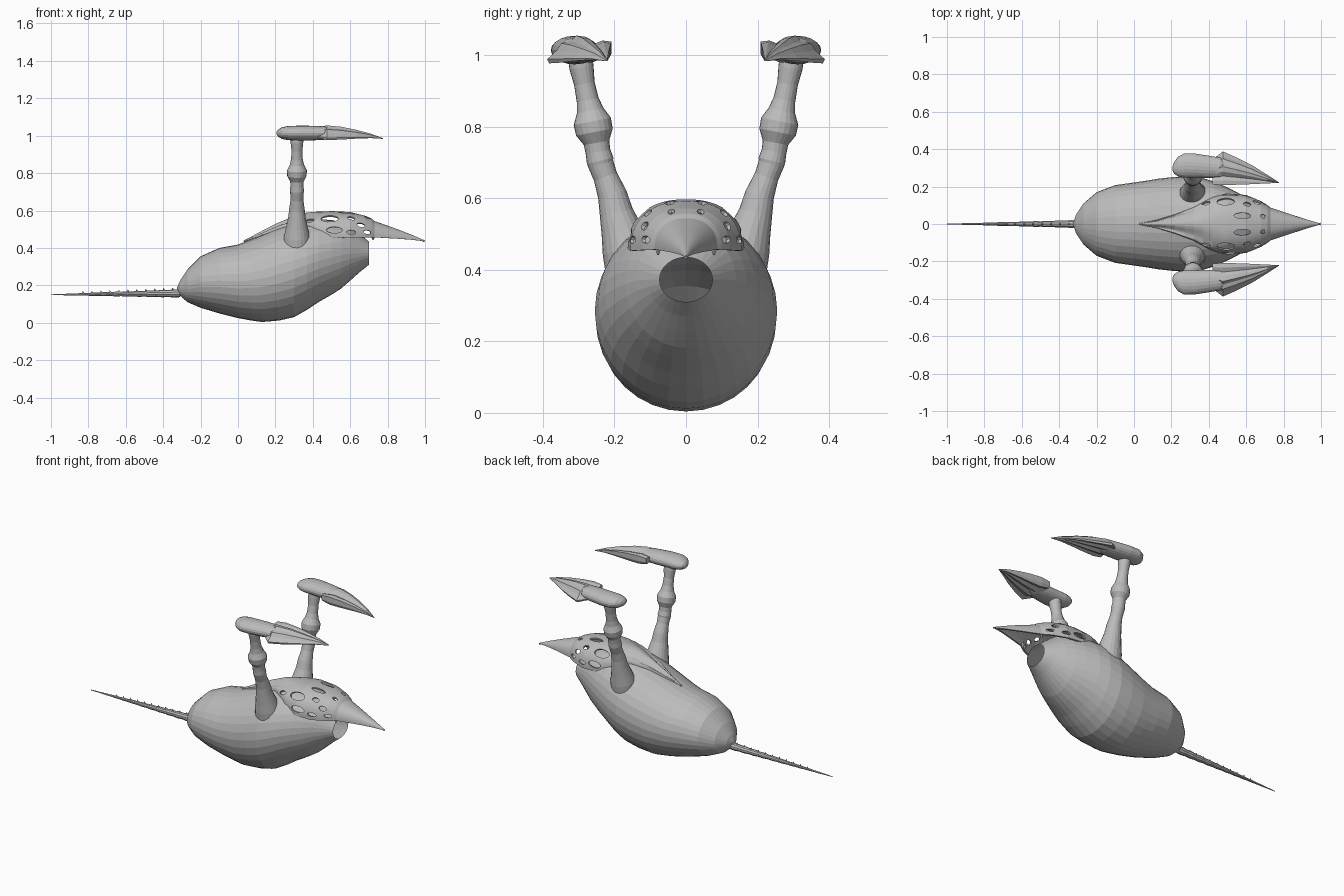
import bpy, math
from mathutils import Vector, Matrix

if "Cube" in bpy.data.objects:
    bpy.data.objects.remove(bpy.data.objects["Cube"])

grey = bpy.data.materials.new("plain grey")
grey.diffuse_color = (0.5, 0.5, 0.5, 1)
grey.use_nodes = True
grey.node_tree.nodes["Principled BSDF"].inputs["Base Color"].default_value = grey.diffuse_color


def make(name, verts, faces):
    me = bpy.data.meshes.new(name)
    me.from_pydata([tuple(v) for v in verts], [], faces)
    me.materials.append(grey)
    ob = bpy.data.objects.new(name, me)
    bpy.context.collection.objects.link(ob)
    bpy.ops.object.select_all(action='DESELECT')
    bpy.context.view_layer.objects.active = ob
    ob.select_set(True)
    bpy.ops.object.mode_set(mode='EDIT')
    bpy.ops.mesh.select_all(action='SELECT')
    bpy.ops.mesh.normals_make_consistent(inside=False)
    bpy.ops.object.mode_set(mode='OBJECT')
    return ob


def loft(name, rings, closed=True, cap_start=True, cap_end=True):
    n = len(rings[0])
    verts = [p for r in rings for p in r]
    faces = []
    for i in range(len(rings) - 1):
        for j in range(n if closed else n - 1):
            k = (j + 1) % n
            faces.append((i * n + j, i * n + k, (i + 1) * n + k, (i + 1) * n + j))
    if closed and cap_start:
        faces.append(tuple(range(n)))
    if closed and cap_end:
        faces.append(tuple(range(len(verts) - n, len(verts))))
    return make(name, verts, faces)


def oval(x, y, z, hy, hz, n):
    return [Vector((x, y + hy * math.sin(2 * math.pi * i / n), z + hz * math.cos(2 * math.pi * i / n)))
            for i in range(n)]


def mix(table, x):
    for a, b in zip(table, table[1:]):
        if x <= b[0]:
            t = (x - a[0]) / (b[0] - a[0])
            return [p + (q - p) * t for p, q in zip(a, b)]
    return list(table[-1])


def mirror_y(ob):
    m = ob.modifiers.new("mirror", 'MIRROR')
    m.use_axis = (False, True, False)
    m.use_mirror_merge = False


# plump body, open at the front end: x, half width, top z, bottom z
body = [(-.325, .004, .19, .175), (-.31, .05, .225, .145), (-.27, .11, .285, .11), (-.2, .17, .355, .08),
        (-.1, .208, .40, .05), (0, .222, .418, .025), (.07, .232, .445, .012), (.13, .242, .47, .004),
        (.22, .252, .508, .012), (.3, .255, .54, .03), (.37, .245, .55, .07), (.43, .226, .552, .11),
        (.5, .195, .55, .15), (.55, .17, .538, .182), (.6, .14, .515, .225), (.65, .107, .475, .27),
        (.70, .074, .435, .31)]
loft("body", [oval(x, 0, (t + b) / 2, w, (t - b) / 2, 32) for x, w, t, b in body], cap_end=False)

# tail spike, slightly ringed
tail = []
for i in range(23):
    t = i / 22
    r = (.021 * (1 - t) + .002) * (1 if i % 2 else .88)
    tail.append(oval(-.31 - .69 * t, 0, .157 - .007 * t, r, r, 10))
loft("tail", tail)

# row of barbs on the tail
verts, faces = [], []
for i in range(11):
    x, h = -.345 - .048 * i, .021 - .0007 * i
    z, r = .168 - .0012 * i, .010 - .0003 * i
    b = len(verts)
    verts += [(x + r * math.cos(a * math.pi / 3), r * .8 * math.sin(a * math.pi / 3), z) for a in range(6)]
    verts.append((x - .006, 0, z + h))
    faces += [(b + a, b + (a + 1) % 6, b + 6) for a in range(6)] + [tuple(range(b + 5, b - 1, -1))]
make("tail_barbs", verts, faces)

# beaked hood: x, half width, top z, lower edge z
hood = [(.03, .004, .440, .434), (.12, .022, .482, .464), (.22, .052, .53, .499), (.32, .09, .572, .515),
        (.37, .118, .583, .505), (.42, .145, .591, .482), (.5, .163, .597, .458), (.6, .155, .592, .453),
        (.68, .122, .572, .455), (.715, .1, .557, .455), (.73, .088, .544, .457), (.85, .048, .501, .45),
        (.93, .022, .47, .444), (1.0, .002, .44, .436)]


def hood_point(x, a):
    _, w, t, b = mix(hood, x)
    s, c = math.sin(a), math.cos(a)
    y = w * math.copysign(abs(s) ** .88, s)
    z = b + (t - b) * max(c, 0) ** .85
    pleat = max(0, min((x - .05) / .1, (.46 - x) / .1, 1)) * .007
    return Vector((x, y, z + pleat * math.cos(5 * a)))


xs = sorted({h[0] for h in hood} | {.07, .17, .27, .46, .55, .64, .79})
shell = loft("hood", [[hood_point(x, math.pi * (j / 32 - .5)) for j in range(33)] for x in xs], closed=False)
if sum(p.normal.z * p.area for p in shell.data.polygons) < 0:
    shell.data.flip_normals()
sol = shell.modifiers.new("thickness", 'SOLIDIFY')
sol.thickness, sol.offset = .01, -1

# oval windows in the hood: x, angle from the top, length, width
holes = [(.58, 14, .09, .032), (.49, 47, .095, .05), (.515, 77, .085, .035), (.385, 62, .045, .025),
         (.605, 42, .04, .026), (.657, 60, .042, .026), (.605, 80, .05, .022), (.69, 78, .04, .02),
         (.69, 18, .03, .02)]
verts, faces = [], []
for x, deg, ln, wd in holes:
    for s in (-1, 1):
        a = s * math.radians(deg)
        p = hood_point(x, a)
        across = (hood_point(x, a + .05) - hood_point(x, a - .05)).normalized()
        along = Vector((1, 0, 0))
        out = along.cross(across)
        b, n = len(verts), 14
        for d in (-.022, .03):
            d = d if out.dot(Vector((0, p.y, .2))) > 0 else -d
            verts += [p + out * d + along * (ln / 2 * math.cos(2 * math.pi * i / n))
                      + across * (wd / 2 * math.sin(2 * math.pi * i / n)) for i in range(n)]
        faces += [(b + i, b + (i + 1) % n, b + n + (i + 1) % n, b + n + i) for i in range(n)]
        faces += [tuple(range(b + n - 1, b - 1, -1)), tuple(range(b + n, b + 2 * n))]
cutter = make("window_cutter", verts, faces)
cutter.hide_render = True
cutter.hide_set(True)
cut = shell.modifiers.new("windows", 'BOOLEAN')
cut.operation, cut.object, cut.solver = 'DIFFERENCE', cutter, 'EXACT'
bpy.context.view_layer.objects.active = shell
for m in ("thickness", "windows"):
    bpy.ops.object.modifier_apply(modifier=m)
bpy.data.objects.remove(cutter)

# small teeth under the hood's front edge
tooth = [[Vector((.722 + r * math.cos(i * math.pi / 3), .078 + r * math.sin(i * math.pi / 3), z))
          for i in range(6)] for z, r in ((.475, .010), (.458, .009), (.442, .003))]
mirror_y(loft("hood_tooth", tooth))

# jointed legs: y, z, radius
leg = [(.15, .40, .076), (.165, .46, .070), (.18, .51, .058), (.195, .56, .047), (.206, .61, .041),
       (.225, .66, .034), (.238, .695, .036), (.24, .705, .038), (.246, .73, .035), (.25, .755, .036),
       (.256, .785, .052), (.262, .815, .053), (.268, .845, .038), (.275, .875, .031), (.284, .92, .029),
       (.292, .965, .034), (.296, .995, .034)]
rings = []
for i, (y, z, r) in enumerate(leg):
    p, q = leg[max(i - 1, 0)], leg[min(i + 1, len(leg) - 1)]
    tan = Vector((0, q[0] - p[0], q[1] - p[1])).normalized()
    side = tan.cross(Vector((1, 0, 0)))
    rings.append([Vector((.315, y, z)) + Vector((1, 0, 0)) * (r * math.cos(k * math.pi / 10))
                  + side * (r * math.sin(k * math.pi / 10)) for k in range(20)])
mirror_y(loft("leg", rings))

# rounded heel of each foot: x, y, half width, half height
heel = [(.207, .297, .012, .008), (.215, .3, .032, .02), (.235, .307, .052, .031), (.27, .313, .065, .038),
        (.33, .312, .064, .04), (.4, .305, .060, .039), (.46, .3, .055, .036), (.5, .295, .04, .025)]
mirror_y(loft("foot_heel", [oval(x, y, 1.014, w, h, 20) for x, y, w, h in heel]))

# pleated pointed toe blade: x, inner y, outer y, bottom z, top z
blade = [(.42, .212, .345, .99, 1.045), (.475, .208, .388, .977, 1.055), (.55, .21, .355, .979, 1.048),
         (.63, .213, .315, .984, 1.032), (.71, .217, .265, .987, 1.011), (.775, .22, .223, .983, .987)]
section = [(0, .35), (0, .78), (.14, .82), (.27, .7), (.40, .95), (.55, 1), (.64, .8), (.78, .72), (.86, .45),
           (1, .15), (.97, 0), (.8, .12), (.65, 0), (.5, .16), (.35, .02), (.2, .2), (.06, .1)]
mirror_y(loft("foot_blade", [[Vector((x, a + (b - a) * u, lo + (hi - lo) * v)) for u, v in section]
                             for x, a, b, lo, hi in blade]))
